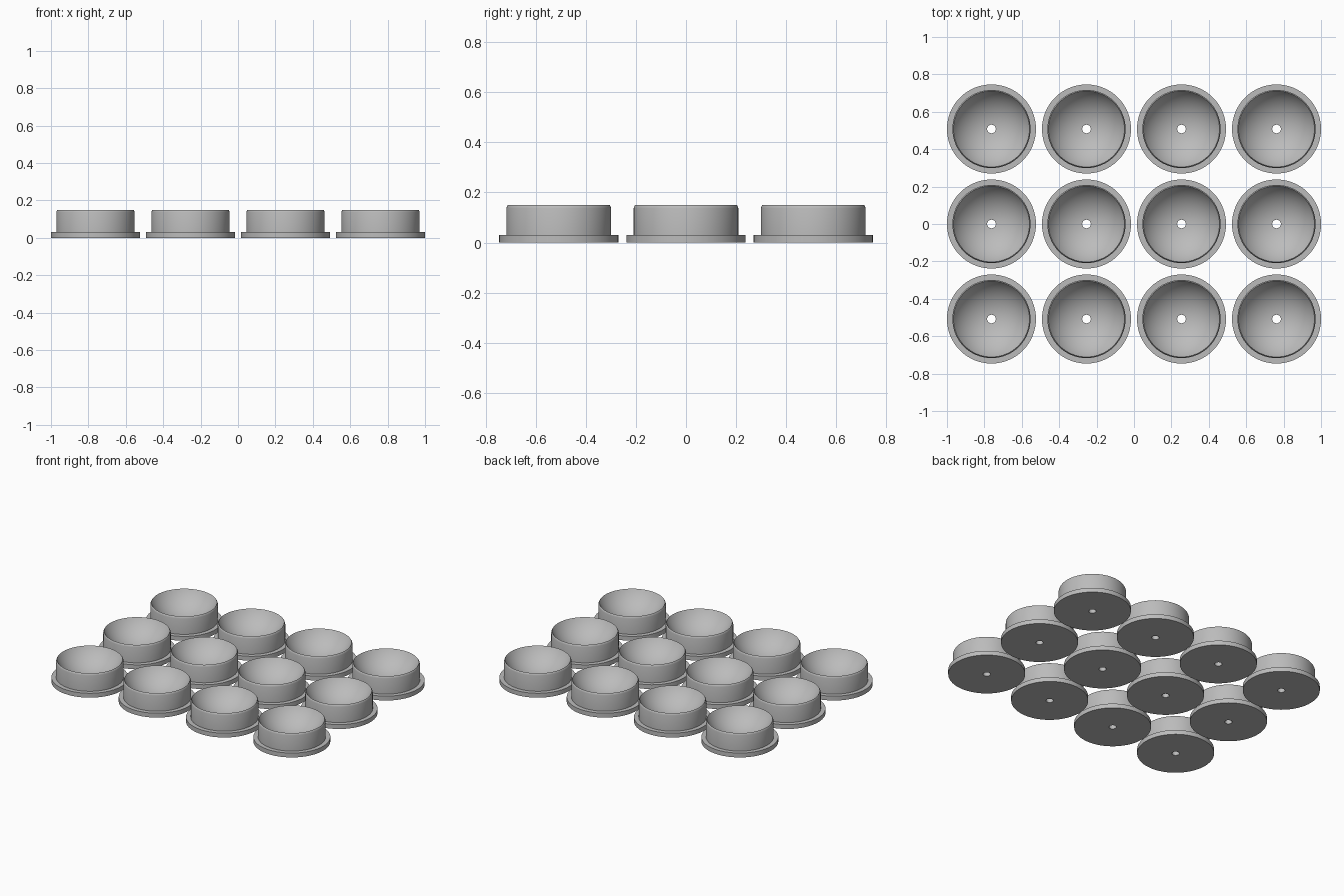
import bpy, bmesh, math

if "Cube" in bpy.data.objects:
    bpy.data.objects.remove(bpy.data.objects["Cube"])

SEGMENTS = 64
PITCH = 0.508
HOLE_R = 0.023
RIM_R, RIM_Z, FLOOR_Z = 0.203, 0.15, 0.03

grey = bpy.data.materials.new("plain grey")
grey.diffuse_color = (0.5, 0.5, 0.5, 1)
grey.use_nodes = True
grey.node_tree.nodes["Principled BSDF"].inputs["Base Color"].default_value = grey.diffuse_color

# Cup outline: base flange, wall, bevelled rim
profile = [(HOLE_R, 0), (0.238, 0), (0.238, 0.03), (0.209, 0.03),
           (0.209, 0.137), (0.207, 0.144), (RIM_R, RIM_Z)]

# Spherical bowl from the rim down to the drain hole
depth = RIM_Z - FLOOR_Z
ball = (RIM_R ** 2 + depth ** 2) / (2 * depth)
a0, a1 = math.asin(RIM_R / ball), math.asin(HOLE_R / ball)
for i in range(1, 15):
    a = a0 + (a1 - a0) * i / 14
    profile.append((ball * math.sin(a), FLOOR_Z + ball * (1 - math.cos(a))))

# Revolve the closed outline into one cup
bm = bmesh.new()
rings = [[bm.verts.new((r * math.cos(t), r * math.sin(t), z)) for r, z in profile]
         for t in (2 * math.pi * k / SEGMENTS for k in range(SEGMENTS))]
n = len(profile)
for k in range(SEGMENTS):
    a, b = rings[k], rings[(k + 1) % SEGMENTS]
    for j in range(n):
        m = (j + 1) % n
        bm.faces.new((a[j], b[j], b[m], a[m]))
bmesh.ops.recalc_face_normals(bm, faces=bm.faces)
mesh = bpy.data.meshes.new("cup")
bm.to_mesh(mesh)
bm.free()
mesh.materials.append(grey)

# Four by three tray of cups
for row in range(3):
    for col in range(4):
        cup = bpy.data.objects.new(f"cup_{row + 1}_{col + 1}", mesh)
        cup.location = ((col - 1.5) * PITCH, (row - 1) * PITCH, 0)
        bpy.context.collection.objects.link(cup)

# Smooth shading with crisp rim and flange edges
bpy.context.view_layer.objects.active = cup
cup.select_set(True)
bpy.ops.object.shade_smooth_by_angle(angle=math.radians(25))
